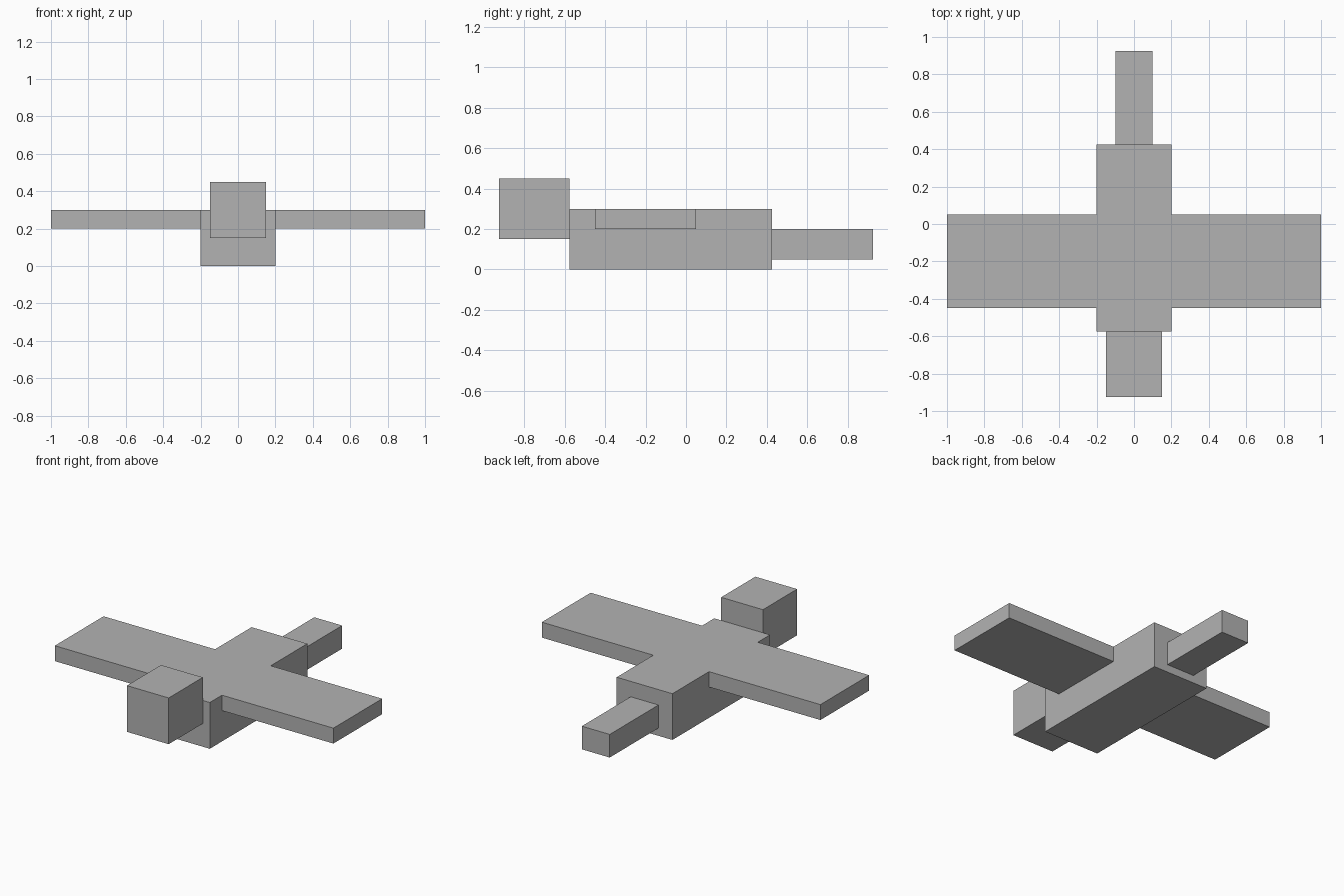
import bpy

if "Cube" in bpy.data.objects:
    bpy.data.objects.remove(bpy.data.objects["Cube"])

grey = bpy.data.materials.new("plain_grey")
grey.diffuse_color = (0.45, 0.45, 0.45, 1)
grey.use_nodes = True
grey.node_tree.nodes["Principled BSDF"].inputs["Base Color"].default_value = grey.diffuse_color


def box(name, x, y, z):
    """Axis-aligned box given its (min, max) extent on each axis."""
    bpy.ops.mesh.primitive_cube_add(size=1, location=[sum(r) / 2 for r in (x, y, z)])
    ob = bpy.context.object
    ob.name = name
    ob.scale = [r[1] - r[0] for r in (x, y, z)]
    bpy.ops.object.transform_apply(location=False, rotation=False, scale=True)
    ob.data.materials.append(grey)
    return ob


# Central body, raised head block in front, slim tail behind
box("body", (-0.2, 0.2), (-0.575, 0.425), (0, 0.3))
box("head", (-0.15, 0.15), (-0.925, -0.575), (0.15, 0.45))
box("tail", (-0.1, 0.1), (0.425, 0.925), (0.05, 0.2))

# Flat wings flush with the top of the body
box("right_wing", (0.2, 1.0), (-0.45, 0.05), (0.2, 0.3))
box("left_wing", (-1.0, -0.2), (-0.45, 0.05), (0.2, 0.3))
